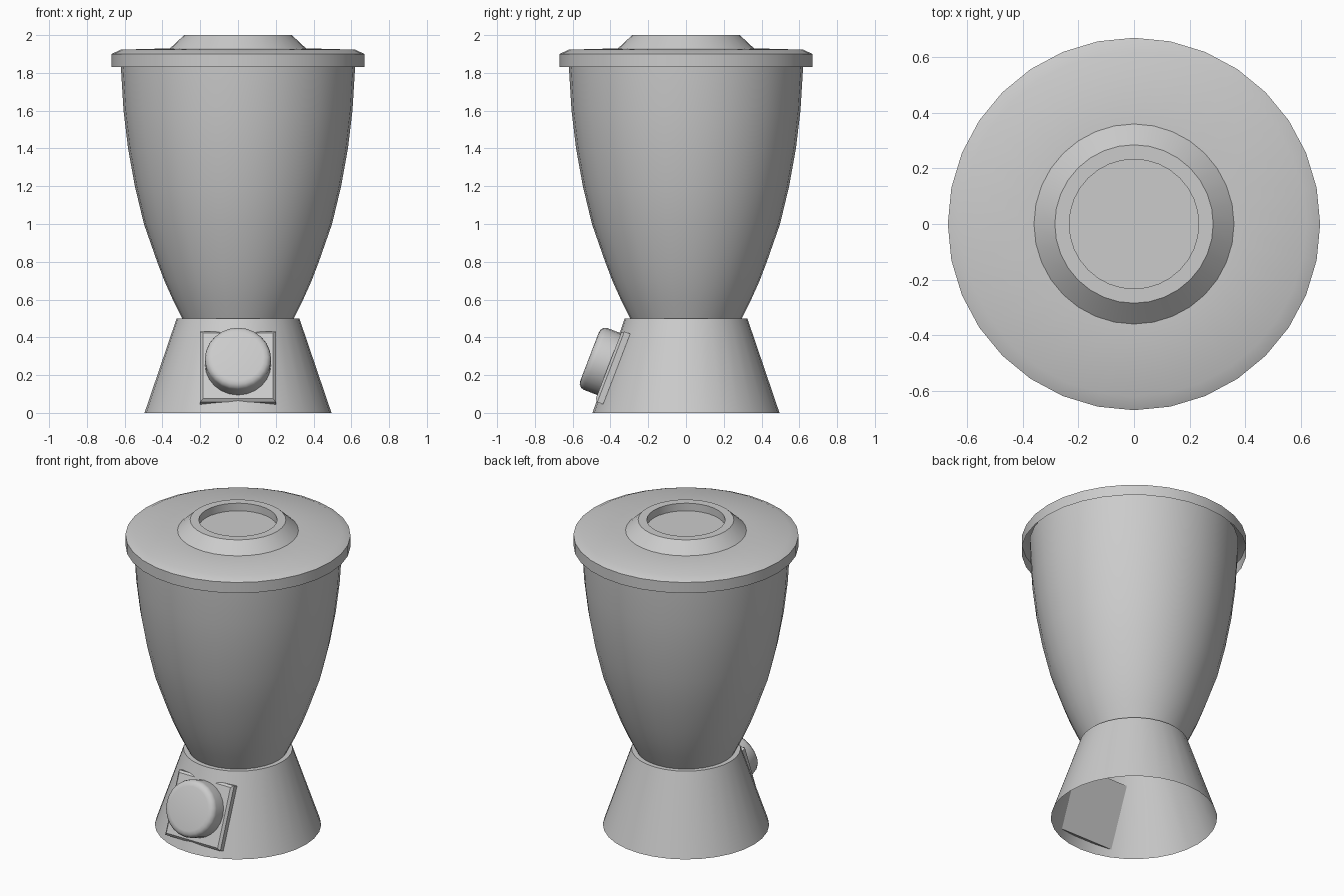
import bpy, bmesh
from math import sin, cos, pi, radians
from mathutils import Matrix, Vector

if "Cube" in bpy.data.objects:
    bpy.data.objects.remove(bpy.data.objects["Cube"])


def finish(name, bm, angle=35):
    bmesh.ops.recalc_face_normals(bm, faces=bm.faces[:])
    mesh = bpy.data.meshes.new(name)
    bm.to_mesh(mesh)
    bm.free()
    ob = bpy.data.objects.new(name, mesh)
    bpy.context.collection.objects.link(ob)
    bpy.ops.object.select_all(action='DESELECT')
    bpy.context.view_layer.objects.active = ob
    ob.select_set(True)
    bpy.ops.object.shade_smooth_by_angle(angle=radians(angle))
    return ob


def lathe(name, profile, sides=32, cap_start=False, cap_end=False):
    """Revolve (radius, height) points round the z axis."""
    bm = bmesh.new()
    rings = [[bm.verts.new((r * cos(2 * pi * i / sides), r * sin(2 * pi * i / sides), z))
              for i in range(sides)] for r, z in profile]
    for a, b in zip(rings, rings[1:]):
        for i in range(sides):
            j = (i + 1) % sides
            bm.faces.new((a[i], a[j], b[j], b[i]))
    if cap_start:
        bm.faces.new(rings[0][::-1])
    if cap_end:
        bm.faces.new(rings[-1])
    return finish(name, bm)


# Hollow motor base, open underneath
lathe("base", [(0.495, 0), (0.325, 0.5)], cap_end=True)

# Flared jar, its rim tucked inside the lid
lathe("jar", [(0.295, 0.5), (0.345, 0.6), (0.39, 0.7), (0.428, 0.8), (0.498, 1.0),
              (0.546, 1.2), (0.582, 1.4), (0.606, 1.6), (0.62, 1.83), (0.622, 1.89)])

# Lid shell with raised collar and sunken centre
lathe("lid", [(0.67, 1.83), (0.67, 1.90), (0.62, 1.923), (0.36, 1.93),
              (0.285, 2.0), (0.233, 2.0), (0.233, 1.95)], cap_end=True)

# Local frame of the tilted control panel: z points out of its face
tilt = Matrix.Translation((0, -0.367, 0.232)) @ Matrix.Rotation(radians(69), 4, 'X')

# Square panel with chamfered front edges
bm = bmesh.new()
bmesh.ops.create_cube(bm, size=1, matrix=Matrix.Translation((0, 0, 0.0235))
                      @ Matrix.Diagonal((0.4, 0.4, 0.047, 1)))
front = [e for e in bm.edges if all(v.co.z > 0.04 for v in e.verts)]
bmesh.ops.bevel(bm, geom=front, offset=0.014, segments=1, affect='EDGES')
finish("control_panel", bm, 25).matrix_world = tilt

# Round dial with a softened front edge
dial = lathe("dial", [(0.175, 0.002), (0.175, 0.125), (0.17, 0.141), (0.155, 0.154), (0.135, 0.158)],
             sides=24, cap_start=True, cap_end=True)
dial.matrix_world = tilt @ Matrix.Translation((0, 0.01, 0))
